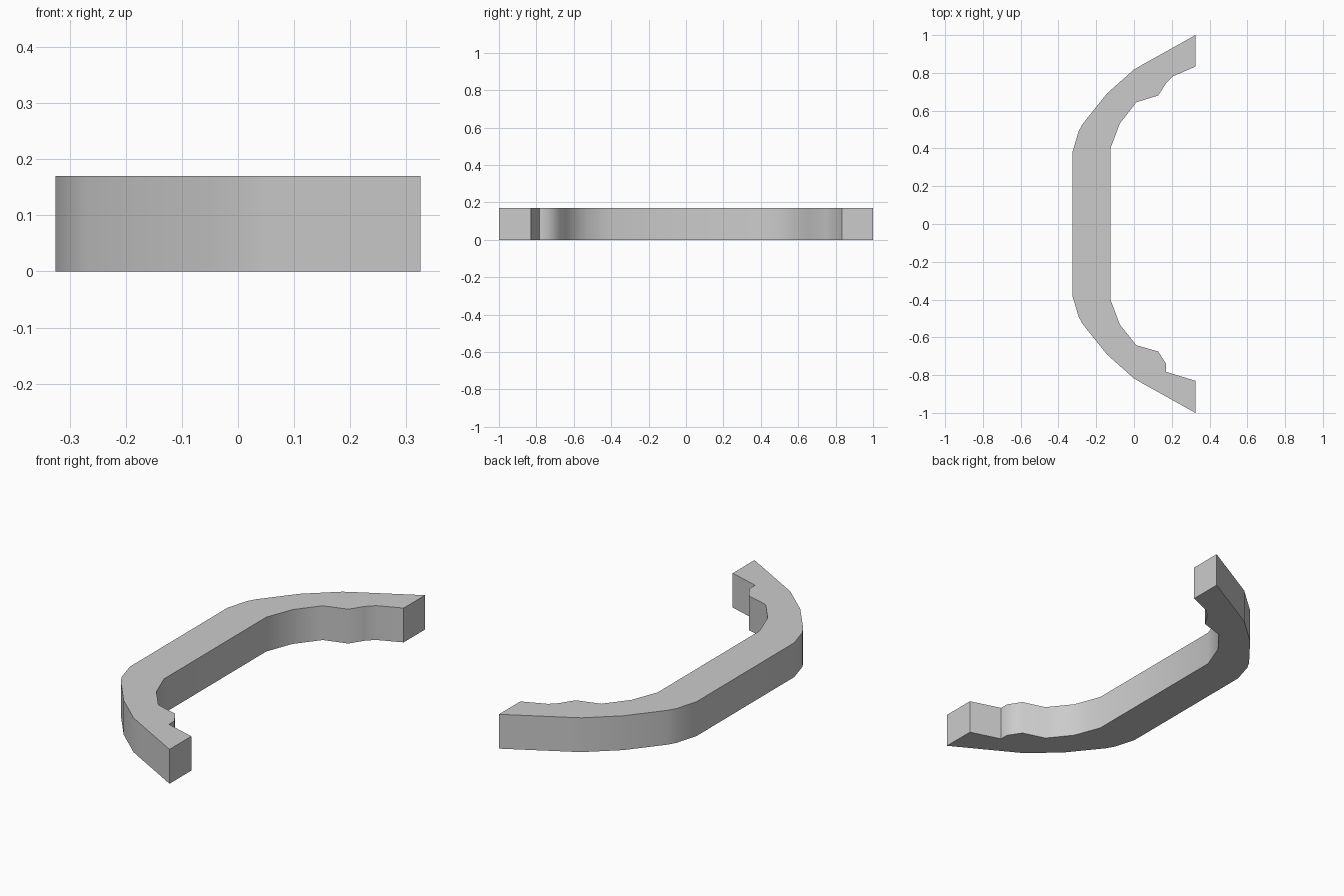
import bpy, bmesh, math

if "Cube" in bpy.data.objects:
    bpy.data.objects.remove(bpy.data.objects["Cube"])

HEIGHT = 0.17

# Outer edge of one half, from the tip to the straight middle
outer = [(0.325, 1.0), (0.047, 0.845), (0.0, 0.818), (-0.142, 0.692),
         (-0.27, 0.532), (-0.293, 0.492), (-0.325, 0.383)]
# Inner edges differ slightly at the notches near the two tips
inner_back = [(-0.125, 0.4), (-0.075, 0.532), (0.013, 0.645), (0.128, 0.68),
              (0.172, 0.748), (0.208, 0.783), (0.325, 0.833)]
inner_front = [(0.325, -0.83), (0.17, -0.783), (0.17, -0.74), (0.128, -0.675),
               (0.013, -0.642), (-0.075, -0.532), (-0.125, -0.4)]

profile = outer + [(x, -y) for x, y in reversed(outer)] + inner_front + inner_back

# Extrude the bracket outline upwards
bm = bmesh.new()
base = bm.faces.new([bm.verts.new((x, y, 0)) for x, y in profile])
result = bmesh.ops.extrude_face_region(bm, geom=[base], use_keep_orig=True)
top = [v for v in result["geom"] if isinstance(v, bmesh.types.BMVert)]
bmesh.ops.translate(bm, verts=top, vec=(0, 0, HEIGHT))
bmesh.ops.recalc_face_normals(bm, faces=bm.faces)
mesh = bpy.data.meshes.new("curved_bracket")
bm.to_mesh(mesh)
bm.free()

bracket = bpy.data.objects.new("curved_bracket", mesh)
bpy.context.collection.objects.link(bracket)

# Soft shading along the bends, crisp rims
bpy.context.view_layer.objects.active = bracket
bracket.select_set(True)
bpy.ops.object.shade_smooth_by_angle(angle=math.radians(50))
